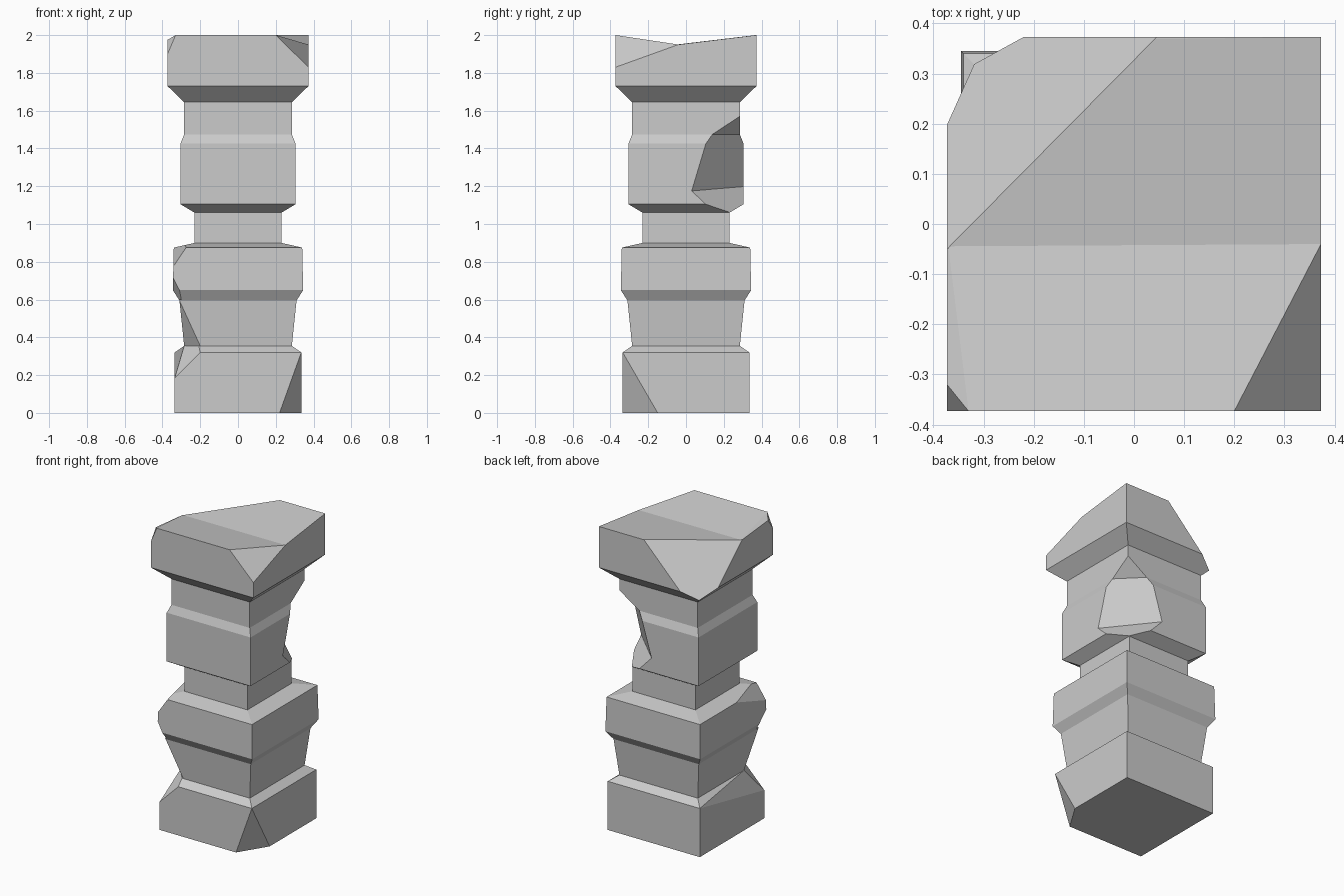
import bpy
import bmesh
from mathutils import Vector

default_cube = bpy.data.objects.get("Cube")
if default_cube:
    bpy.data.objects.remove(default_cube, do_unlink=True)

stone = bpy.data.materials.new("grey stone")
stone.use_nodes = True
grey = (0.6, 0.6, 0.6, 1)
stone.diffuse_color = grey
stone.node_tree.nodes["Principled BSDF"].inputs["Base Color"].default_value = grey


def add_object(name, bm):
    """Turn a bmesh into a scene object with the stone material."""
    bmesh.ops.recalc_face_normals(bm, faces=bm.faces)
    mesh = bpy.data.meshes.new(name)
    bm.to_mesh(mesh)
    bm.free()
    mesh.materials.append(stone)
    obj = bpy.data.objects.new(name, mesh)
    bpy.context.collection.objects.link(obj)
    return obj


def square_column(name, profile):
    """Stack square rings given as (half width, height) and skin them."""
    bm = bmesh.new()
    rings = []
    for half, z in profile:
        corners = ((-half, -half), (half, -half), (half, half), (-half, half))
        rings.append([bm.verts.new((x, y, z)) for x, y in corners])
    for low, high in zip(rings, rings[1:]):
        for i in range(4):
            j = (i + 1) % 4
            bm.faces.new((low[i], low[j], high[j], high[i]))
    bm.faces.new(rings[0])
    bm.faces.new(rings[-1])
    return add_object(name, bm)


def chip(target, low, high, outside, *planes):
    """Cut away the part of a box lying on the outside of every plane."""
    low, high, outside = Vector(low), Vector(high), Vector(outside)
    bm = bmesh.new()
    bmesh.ops.create_cube(bm, size=1)
    size, middle = high - low, (low + high) / 2
    for v in bm.verts:
        v.co = Vector(c * s for c, s in zip(v.co, size)) + middle
    for points in planes:
        a, b, c = map(Vector, points)
        normal = (b - a).cross(c - a).normalized()
        if normal.dot(outside - a) > 0:
            normal.negate()
        geom = bm.verts[:] + bm.edges[:] + bm.faces[:]
        bmesh.ops.bisect_plane(bm, geom=geom, plane_co=a, plane_no=normal,
                               clear_outer=True)
        rim = [e for e in bm.edges if e.is_boundary]
        if rim:
            bmesh.ops.holes_fill(bm, edges=rim, sides=0)
    cutter = add_object("chip_cutter", bm)
    cutter.hide_render = True
    modifier = target.modifiers.new("chip", "BOOLEAN")
    modifier.operation = "DIFFERENCE"
    modifier.solver = "EXACT"
    modifier.object = cutter
    bpy.context.view_layer.objects.active = target
    bpy.ops.object.modifier_apply(modifier=modifier.name)
    bpy.data.objects.remove(cutter, do_unlink=True)


# Square pillar: foot, neck, lower band, waist, upper band and capital
pillar = square_column("stone_pillar", (
    (.335, 0), (.335, .32), (.285, .355), (.31, .595), (.345, .65),
    (.34, .875), (.23, .9), (.23, 1.06), (.305, 1.105), (.305, 1.425),
    (.285, 1.475), (.285, 1.645), (.373, 1.73), (.373, 2)))

# Shallow valley worn across the top
chip(pillar, (-.6, -.6, 1.9), (.6, .6, 2.2), (0, 0, 2.2),
     ((-.373, -.373, 2), (.373, -.373, 2), (.373, -.04, 1.95)),
     ((-.373, -.05, 1.95), (.373, -.04, 1.95), (.373, .373, 2)))

# Large broken corner at the back of the capital
chip(pillar, (-.6, -.3, 1.66), (.3, .6, 2.2), (-.6, .6, 2.2),
     ((.045, .373, 2), (-.373, -.05, 1.95), (-.22, .373, 1.73)))

# Broken front corners of the capital
chip(pillar, (0, -.6, 1.75), (.6, .1, 2.2), (.6, -.6, 2.2),
     ((.2, -.373, 2), (.373, -.373, 1.83), (.373, -.04, 1.95)))
chip(pillar, (-.6, -.6, 1.85), (-.2, -.05, 2.2), (-.6, -.6, 2.2),
     ((-.33, -.373, 2), (-.373, -.373, 1.9), (-.373, -.32, 1.975)))
chip(pillar, (-.6, -.6, 1.85), (-.2, -.05, 2.2), (-.6, -.3, 2.2),
     ((-.33, -.373, 2), (-.373, -.05, 1.95), (-.373, -.32, 1.975)))

# Deep notch in the back corner of the upper band
chip(pillar, (-.1, -.1, 1), (.6, .6, 1.65), (.6, .6, 1.3),
     ((.285, .285, 1.57), (.285, .14, 1.475), (.14, .285, 1.475)),
     ((.305, .03, 1.175), (.305, .105, 1.425), (.105, .305, 1.425)),
     ((.305, .03, 1.175), (.23, .23, 1.065), (.04, .305, 1.195)))

# Chips above and below the front corner of the lower band
chip(pillar, (-.6, -.6, .7), (0, .1, .93), (-.6, -.6, .93),
     ((-.34, -.34, .78), (-.275, -.34, .875), (-.34, -.04, .875)))
chip(pillar, (-.6, -.6, .6), (-.1, 0, .76), (-.6, -.6, .6),
     ((-.345, -.345, .72), (-.31, -.345, .65), (-.345, -.27, .65)))

# Sheared front corner of the neck
chip(pillar, (-.6, -.6, .355), (0, 0, .6), (-.6, -.6, .4),
     ((-.31, -.31, .595), (-.2, -.285, .355), (-.285, -.195, .355)))

# Broken shoulders and corner of the foot
chip(pillar, (-.6, -.6, .1), (0, .4, .356), (-.6, -.6, .35),
     ((-.2, -.335, .32), (-.335, -.335, .185), (-.285, -.195, .355)))
chip(pillar, (-.6, -.6, .1), (0, .4, .356), (-.6, -.6, .35),
     ((-.335, -.335, .185), (-.335, .335, .32), (-.285, -.195, .355)))
chip(pillar, (0, -.6, -.1), (.6, 0, .34), (.6, -.6, -.1),
     ((.335, -.335, .32), (.22, -.335, 0), (.335, -.15, 0)))
